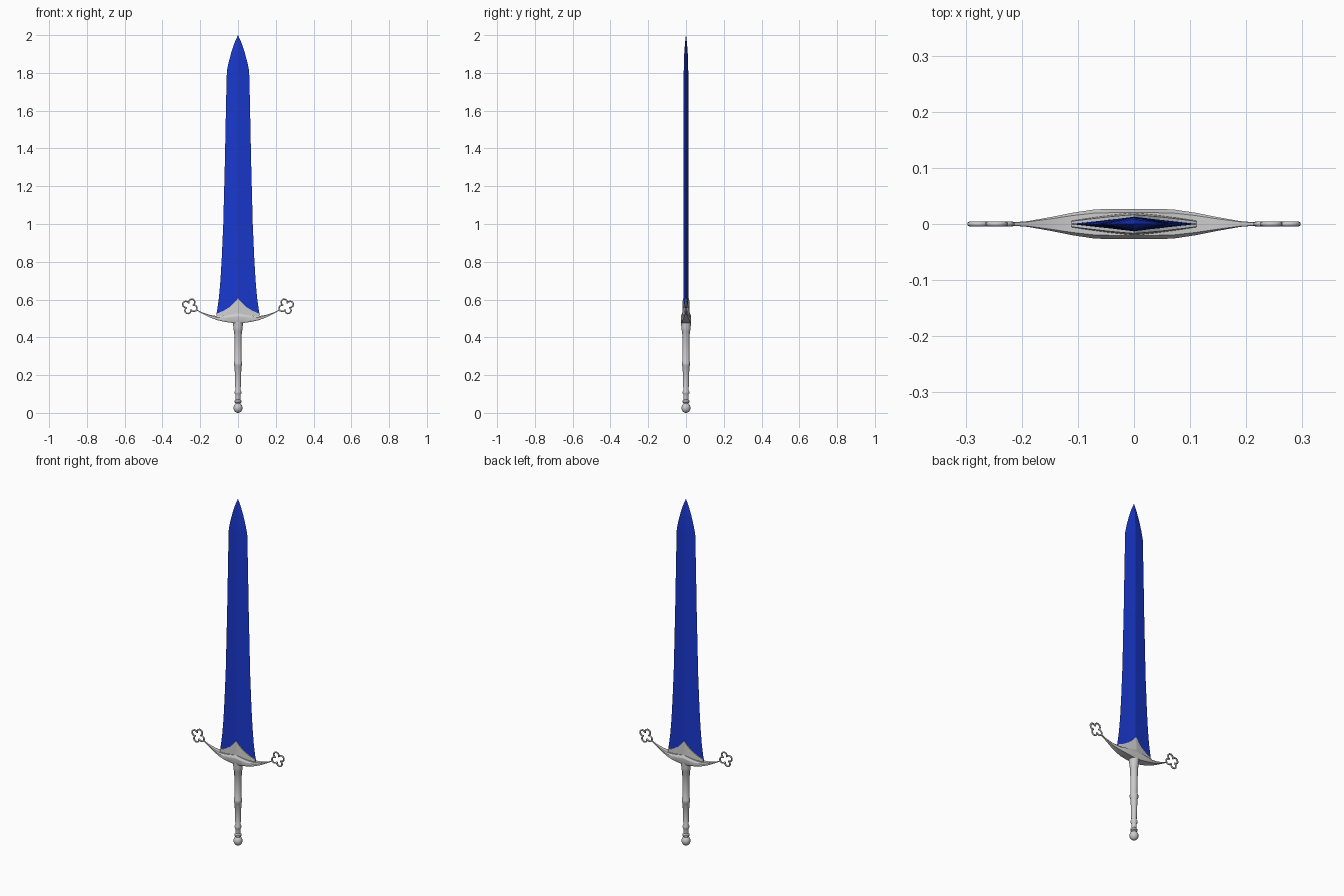
import bpy, bmesh
from math import sin, cos, pi, radians

if "Cube" in bpy.data.objects:
    bpy.data.objects.remove(bpy.data.objects["Cube"])


def loft(name, rings, color=None, smooth=None):
    """Skin a list of equal-length closed rings and cap both ends."""
    bm = bmesh.new()
    loops = [[bm.verts.new(p) for p in ring] for ring in rings]
    n = len(loops[0])
    for a, b in zip(loops, loops[1:]):
        for i in range(n):
            j = (i + 1) % n
            bm.faces.new((a[i], a[j], b[j], b[i]))
    bm.faces.new(loops[0][::-1])
    bm.faces.new(loops[-1])
    bmesh.ops.remove_doubles(bm, verts=bm.verts, dist=0.00005)
    bmesh.ops.recalc_face_normals(bm, faces=bm.faces)
    mesh = bpy.data.meshes.new(name)
    bm.to_mesh(mesh)
    bm.free()
    obj = bpy.data.objects.new(name, mesh)
    bpy.context.collection.objects.link(obj)
    if color:
        mat = bpy.data.materials.new(name + "_color")
        mat.diffuse_color = color
        mat.use_nodes = True
        mat.node_tree.nodes["Principled BSDF"].inputs["Base Color"].default_value = mat.diffuse_color
        mesh.materials.append(mat)
    if smooth:
        bpy.ops.object.select_all(action='DESELECT')
        obj.select_set(True)
        bpy.context.view_layer.objects.active = obj
        bpy.ops.object.shade_smooth_by_angle(angle=radians(smooth))
    return obj


def both_sides(stations):
    """Mirror stations (x first) from the centre out to the -x side."""
    return [(-s[0], *s[1:]) for s in stations[:0:-1]] + stations


# Blade: diamond section (half width, half thickness, z)
blade = [(0.115, 0.013, 0.515), (0.108, 0.013, 0.56), (0.101, 0.013, 0.61),
         (0.093, 0.013, 0.70), (0.086, 0.013, 0.82), (0.078, 0.012, 1.0),
         (0.069, 0.012, 1.35), (0.063, 0.012, 1.65), (0.059, 0.012, 1.81),
         (0.051, 0.011, 1.85), (0.035, 0.009, 1.91), (0.018, 0.005, 1.96),
         (0.0005, 0.0005, 2.0)]
loft("blade", [[(w, 0, z), (0, t, z), (-w, 0, z), (0, -t, z)]
               for w, t, z in blade], (0.01, 0.04, 0.62, 1))

# Collar: pointed plate hugging the blade (x, half thickness, top z)
collar = both_sides([(0, 0.021, 0.606), (0.02, 0.019, 0.583), (0.045, 0.016, 0.56),
                     (0.08, 0.011, 0.539), (0.112, 0.006, 0.526)])
loft("blade_collar", [[(x, -t, 0.505), (x, t, 0.505), (x, t * 0.8, top), (x, -t * 0.8, top)]
                      for x, t, top in collar])

# Crossguard: upswept crescent (x, half thickness, bottom z, top z)
guard = both_sides([(0, 0.027, 0.475, 0.528), (0.035, 0.027, 0.477, 0.521),
                    (0.07, 0.026, 0.482, 0.515), (0.11, 0.020, 0.491, 0.512),
                    (0.15, 0.012, 0.506, 0.519), (0.19, 0.005, 0.526, 0.533),
                    (0.216, 0.003, 0.540, 0.546)])
rings = []
for x, t, lo, hi in guard:
    h = hi - lo
    half = [(0.85 * t, lo), (t, lo + 0.2 * h), (t, lo + 0.7 * h), (0.75 * t, hi)]
    rings.append([(x, y, z) for y, z in half] + [(x, -y, z) for y, z in half[::-1]])
loft("crossguard", rings, smooth=25)

# Quatrefoil finials: open four-lobed tube outline on each guard end
for side, label in ((-1, "left"), (1, "right")):
    curve = bpy.data.curves.new(label + "_finial", 'CURVE')
    curve.dimensions = '3D'
    curve.bevel_depth = 0.0045
    curve.bevel_resolution = 1
    pts = []
    for lobe in range(4):
        turn = radians(25) + lobe * pi / 2
        for k in range(9):
            a = turn + radians(-128 + 32 * k)
            pts.append((side * (0.255 + 0.024 * cos(turn) + 0.0165 * cos(a)), 0,
                        0.564 + 0.024 * sin(turn) + 0.0165 * sin(a)))
    spline = curve.splines.new('POLY')
    spline.points.add(len(pts) - 1)
    for p, co in zip(spline.points, pts):
        p.co = (*co, 1)
    spline.use_cyclic_u = True
    bpy.context.collection.objects.link(bpy.data.objects.new(label + "_finial", curve))


def lathe(name, profile, sides=20):
    return loft(name, [[(r * cos(2 * pi * i / sides), r * sin(2 * pi * i / sides), z)
                        for i in range(sides)] for r, z in profile], smooth=35)


# Grip with turned rings (radius, z)
lathe("grip", [(0.012, 0.045), (0.013, 0.052), (0.018, 0.056), (0.018, 0.064),
               (0.012, 0.070), (0.014, 0.085), (0.014, 0.098), (0.018, 0.104),
               (0.018, 0.112), (0.014, 0.120), (0.018, 0.245), (0.022, 0.252),
               (0.022, 0.268), (0.018, 0.276), (0.020, 0.43), (0.024, 0.438),
               (0.024, 0.452), (0.026, 0.465), (0.026, 0.485)])

# Ball pommel
lathe("pommel", [(max(0.0005, 0.0235 * sin(pi * i / 12)), 0.0265 - 0.0265 * cos(pi * i / 12))
                 for i in range(13)])
